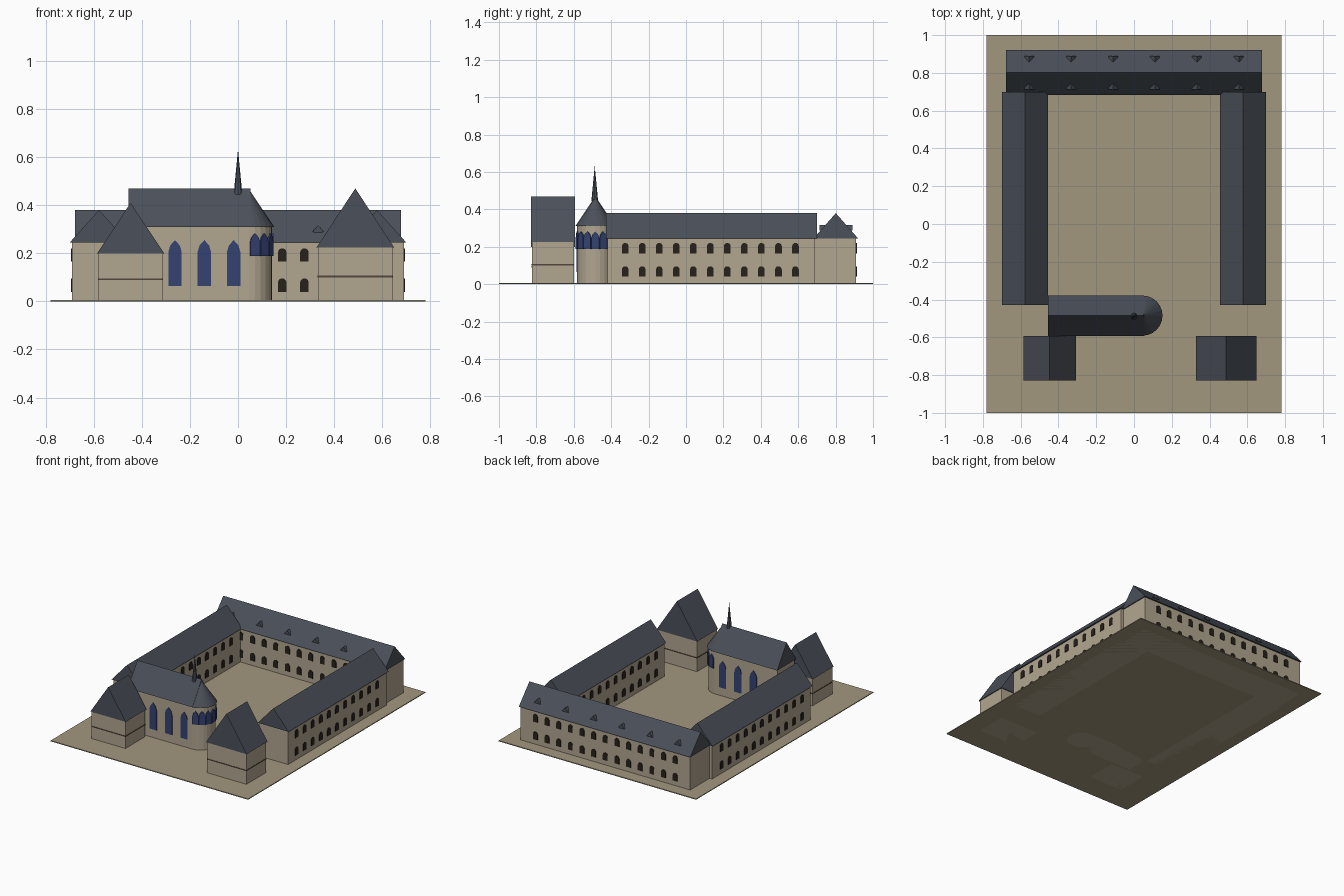
import bpy, bmesh, math
from mathutils import Matrix, Vector

if "Cube" in bpy.data.objects:
    bpy.data.objects.remove(bpy.data.objects["Cube"])


def material(name, rgb):
    m = bpy.data.materials.new(name)
    m.diffuse_color = (*rgb, 1)
    m.use_nodes = True
    m.node_tree.nodes["Principled BSDF"].inputs["Base Color"].default_value = m.diffuse_color
    return m


STONE = material("stone", (0.44, 0.38, 0.28))
EARTH = material("earth", (0.36, 0.31, 0.21))
SLATE = material("slate", (0.07, 0.08, 0.10))
GLASS = material("blue_glass", (0.035, 0.055, 0.17))
DARK = material("dark_opening", (0.02, 0.015, 0.01))
TRIM = material("dark_trim", (0.09, 0.06, 0.045))


def finish(name, bm, mat):
    bmesh.ops.recalc_face_normals(bm, faces=bm.faces)
    me = bpy.data.meshes.new(name)
    bm.to_mesh(me)
    bm.free()
    me.materials.append(mat)
    ob = bpy.data.objects.new(name, me)
    bpy.context.collection.objects.link(ob)
    return ob


def prism(bm, profile, depth, matrix):
    """Profile in local x/z, extruded both ways along local y."""
    rings = [[bm.verts.new(matrix @ Vector((x, s * depth / 2, z))) for x, z in profile] for s in (-1, 1)]
    bm.faces.new(rings[0])
    bm.faces.new(rings[1][::-1])
    n = len(profile)
    for i in range(n):
        j = (i + 1) % n
        bm.faces.new((rings[0][i], rings[0][j], rings[1][j], rings[1][i]))


def box(name, x0, x1, y0, y1, z0, z1, mat):
    bm = bmesh.new()
    prism(bm, [(x0, z0), (x1, z0), (x1, z1), (x0, z1)], y1 - y0,
          Matrix.Translation((0, (y0 + y1) / 2, 0)))
    return finish(name, bm, mat)


def gable_roof(name, x0, x1, y0, y1, z0, z1, along_x=False):
    bm = bmesh.new()
    w, d = x1 - x0, y1 - y0
    m = Matrix.Translation(((x0 + x1) / 2, (y0 + y1) / 2, 0))
    if along_x:
        w, d = d, w
        m = m @ Matrix.Rotation(math.pi / 2, 4, 'Z')
    prism(bm, [(-w / 2, z0), (w / 2, z0), (0, z1)], d, m)
    return finish(name, bm, SLATE)


def cone(name, x, y, z0, z1, r0, r1, sides, mat):
    bm = bmesh.new()
    bmesh.ops.create_cone(bm, cap_ends=True, segments=sides, radius1=r0, radius2=r1,
                          depth=z1 - z0, matrix=Matrix.Translation((x, y, (z0 + z1) / 2)))
    return finish(name, bm, mat)


def round_arch(w, h):
    r = w / 2
    return [(-r, 0), (r, 0)] + [(r * math.cos(a), h - r + r * math.sin(a))
                                for a in (math.pi * i / 6 for i in range(7))]


def pointed_arch(w, h):
    r = w / 2
    return [(-r, 0), (r, 0), (r, h - 0.9 * w), (r * 0.72, h - 0.4 * w), (0, h),
            (-r * 0.72, h - 0.4 * w), (-r, h - 0.9 * w)]


def windows(name, spots, profile, mat, depth=0.008):
    """spots: (x, y, z, heading angle)"""
    bm = bmesh.new()
    for x, y, z, a in spots:
        prism(bm, profile, depth, Matrix.Translation((x, y, z)) @ Matrix.Rotation(a, 4, 'Z'))
    return finish(name, bm, mat)


Q = math.pi / 2
FLOORS = (0.04, 0.165)
SMALL = round_arch(0.036, 0.056)

box("courtyard_ground", -0.78, 0.78, -1, 1, 0, 0.006, EARTH)

# Long side wings
for side, s in (("west", -1), ("east", 1)):
    xa, xb = sorted((s * 0.465, s * 0.69))
    box(side + "_wing_walls", xa, xb, -0.42, 0.69, 0, 0.25, STONE)
    xa, xb = sorted((s * 0.456, s * 0.70))
    gable_roof(side + "_wing_roof", xa, xb, -0.428, 0.70, 0.245, 0.38)
    windows(side + "_wing_windows",
            [(s * x, -0.325 + 0.091 * i, z, Q) for x in (0.465, 0.69) for i in range(11) for z in FLOORS],
            SMALL, DARK)

# North range with dormers
box("north_range_walls", -0.67, 0.67, 0.69, 0.91, 0, 0.25, STONE)
gable_roof("north_range_roof", -0.677, 0.677, 0.682, 0.92, 0.245, 0.38, True)
windows("north_range_windows",
        [(0.092 * (i - 6), y, z, 0) for y in (0.69, 0.91) for i in range(13) for z in FLOORS],
        SMALL, DARK)
body, cap = bmesh.new(), bmesh.new()
for i in range(6):
    for y in (0.731, 0.871):
        m = Matrix.Translation((-0.555 + 0.222 * i, y, 0))
        prism(body, [(-0.016, 0.27), (0.016, 0.27), (0.016, 0.292), (-0.016, 0.292)], 0.026, m)
        prism(cap, [(-0.025, 0.288), (0.025, 0.288), (0, 0.317)], 0.036, m)
finish("dormer_bodies", body, SLATE)
finish("dormer_caps", cap, SLATE)

# Chapel nave, apse and spire
CX, CY = 0.045, -0.485
box("chapel_nave_walls", -0.45, CX, -0.582, -0.388, 0, 0.315, STONE)
gable_roof("chapel_nave_roof", -0.456, 0.053, -0.592, -0.378, 0.31, 0.47, True)
cone("chapel_apse_walls", CX, CY, 0, 0.315, 0.097, 0.097, 24, STONE)
cone("chapel_apse_roof", CX, CY, 0.31, 0.467, 0.106, 0, 24, SLATE)
cone("chapel_spire", 0, CY - 0.003, 0.445, 0.633, 0.018, 0, 8, SLATE)
windows("chapel_nave_windows",
        [(x, y, 0.065, 0) for x in (-0.262, -0.14, -0.018) for y in (-0.582, -0.388)],
        pointed_arch(0.056, 0.19), GLASS)
angles = [math.radians(25 * k) for k in range(-3, 4)]
windows("chapel_apse_windows",
        [(CX + 0.097 * math.cos(a), CY + 0.097 * math.sin(a), 0.188, a + Q) for a in angles],
        pointed_arch(0.042, 0.095), GLASS, 0.012)

# Two gate pavilions
for name, x0, x1, h, top in (("west", -0.58, -0.313, 0.205, 0.41), ("east", 0.333, 0.643, 0.23, 0.47)):
    box(name + "_pavilion_walls", x0, x1, -0.823, -0.6, 0, h, STONE)
    gable_roof(name + "_pavilion_roof", x0 - 0.006, x1 + 0.006, -0.829, -0.594, h - 0.005, top)
    box(name + "_pavilion_band", x0 - 0.002, x1 + 0.002, -0.825, -0.598, h * 0.45 - 0.003, h * 0.45 + 0.004, TRIM)
